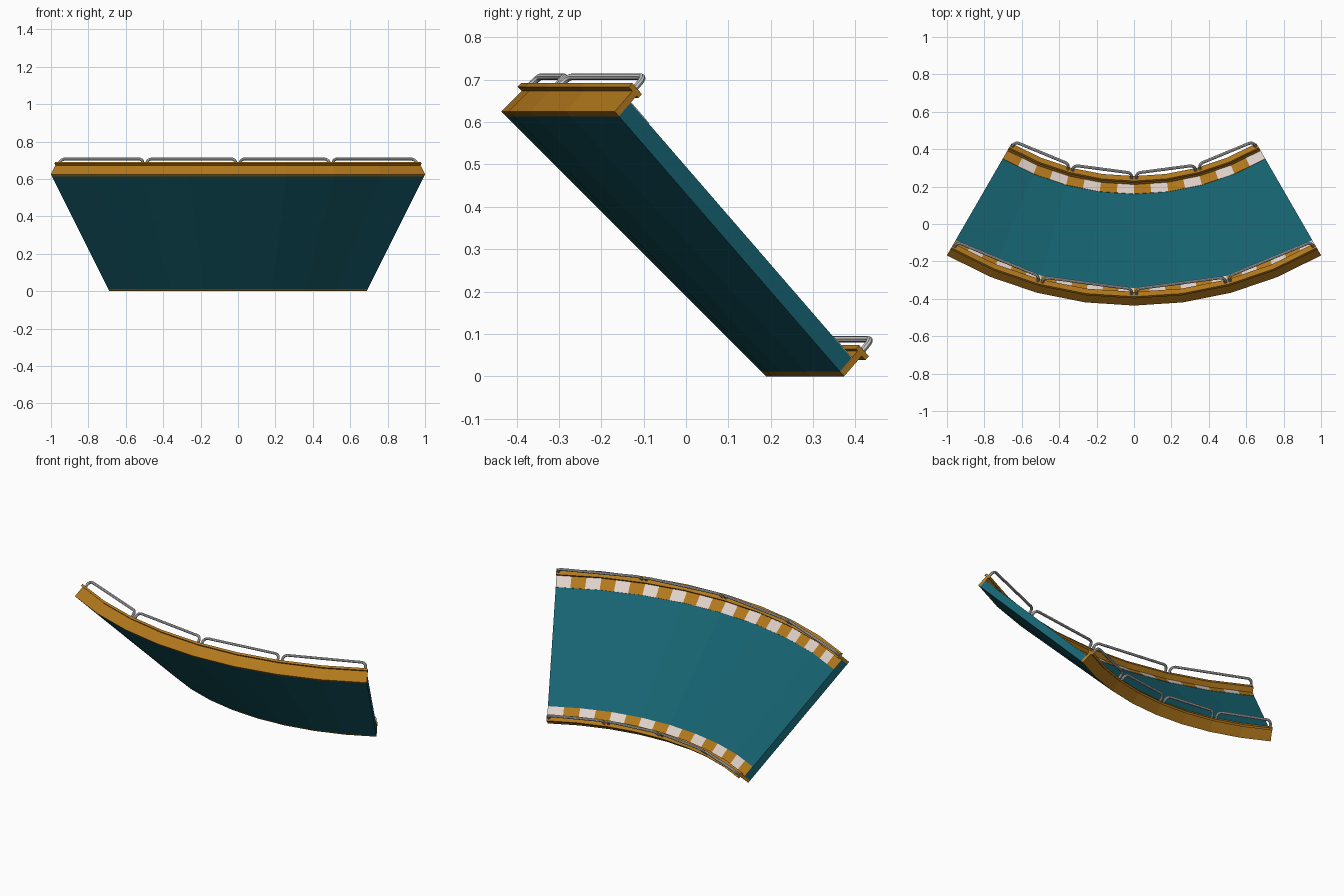
import bpy, bmesh, math
from mathutils import Vector

if "Cube" in bpy.data.objects:
    bpy.data.objects.remove(bpy.data.objects["Cube"])

YC, R0 = 1.565, 1.376        # arc centre and radius of the lower inner edge
W, T, S = 0.884, 0.016, 0.045  # track width, wall thickness, deck thickness
HALF, SEG = 30.0, 8
STEP = 2 * HALF / SEG


def point(a, u, v, faceted=True):
    """Banked section (u up the slope, v away from the deck) at angle a."""
    k = math.sqrt(0.5)
    r, z = R0 + (u - v) * k, (u + v) * k
    if faceted:  # stay on the straight chord of the segment
        off = (a + HALF) % STEP - STEP / 2
        r *= math.cos(math.radians(STEP / 2)) / math.cos(math.radians(off))
    t = math.radians(a)
    return Vector((r * math.sin(t), YC - r * math.cos(t), z))


def material(name, col):
    m = bpy.data.materials.new(name)
    m.diffuse_color = (*col, 1)
    m.use_nodes = True
    m.node_tree.nodes["Principled BSDF"].inputs["Base Color"].default_value = m.diffuse_color
    return m


orange = material("orange", (0.45, 0.19, 0.012))
teal = material("teal", (0.008, 0.125, 0.165))
white = material("off_white", (0.75, 0.64, 0.58))


def sweep(bm, profile, angles, mat_index=0):
    rings = [[bm.verts.new(point(a, u, v)) for u, v in profile] for a in angles]
    n = len(profile)
    faces = [bm.faces.new(rings[0]), bm.faces.new(rings[-1][::-1])]
    for p, q in zip(rings, rings[1:]):
        for i in range(n):
            j = (i + 1) % n
            faces.append(bm.faces.new((p[i], q[i], q[j], p[j])))
    for f in faces:
        f.material_index = mat_index


def finish(bm, name, mats):
    bmesh.ops.recalc_face_normals(bm, faces=bm.faces)
    me = bpy.data.meshes.new(name)
    bm.to_mesh(me)
    bm.free()
    for m in mats:
        me.materials.append(m)
    ob = bpy.data.objects.new(name, me)
    bpy.context.collection.objects.link(ob)
    return ob


def rect(u0, u1, v0, v1):
    return [(u0, v0), (u1, v0), (u1, v1), (u0, v1)]


ring = [-HALF + i * STEP for i in range(SEG + 1)]

# Banked deck
bm = bmesh.new()
sweep(bm, rect(T, W - T, 0, S), ring)
finish(bm, "track_deck", [teal])

for side, flip, blocks in (("inner", False, 16), ("outer", True, 24)):
    def U(u):
        return W - u if flip else u

    # Side wall with an overhanging cap
    bm = bmesh.new()
    prof = [(0, 0), (T, 0), (T, 0.068), (0.023, 0.068), (0.023, 0.081),
            (-0.014, 0.081), (-0.014, 0.068), (0, 0.068)]
    sweep(bm, [(U(u), v) for u, v in prof], ring)
    finish(bm, side + "_wall", [orange])

    # Striped kerb, alternating orange and white
    bm = bmesh.new()
    w = 2 * HALF / blocks
    for i in range(blocks):
        a = -HALF + i * w
        sweep(bm, rect(U(T), U(T + 0.07), S - 0.004, S + 0.002),
              [a + 1e-4, a + w - 1e-4], i % 2)
    finish(bm, side + "_kerb", [orange, white])

    # Four tubular guard rails, each a straight hoop with bent legs
    cu = bpy.data.curves.new(side + "_guard_rails", "CURVE")
    cu.dimensions = "3D"
    cu.bevel_depth = 0.008
    cu.bevel_resolution = 2
    cu.use_fill_caps = True
    u = U(0.004)
    for k in range(4):
        a0 = -HALF + 15 * k
        f0, f1 = point(a0, u, 0.075, False), point(a0 + 15, u, 0.075, False)
        t0, t1 = point(a0, u, 0.12, False), point(a0 + 15, u, 0.12, False)
        d = (t1 - t0).normalized()
        path = [f0 + d * 0.013]
        for t, f, s in ((t0, f0, 1), (t1, f1, -1)):
            down = (f - t).normalized()
            b = 0.024
            arc = []
            for i in range(5):
                q = math.radians(90 * i / 4)
                arc.append(t + d * s * (0.013 + b * (1 - math.cos(q)))
                           + down * b * (1 - math.sin(q)))
            path += arc if s > 0 else arc[::-1]
        path.append(f1 - d * 0.013)
        sp = cu.splines.new("POLY")
        sp.points.add(len(path) - 1)
        for p, co in zip(sp.points, path):
            p.co = (*co, 1)
    ob = bpy.data.objects.new(side + "_guard_rails", cu)
    bpy.context.collection.objects.link(ob)
    bpy.ops.object.select_all(action="DESELECT")
    ob.select_set(True)
    bpy.context.view_layer.objects.active = ob
    bpy.ops.object.convert(target="MESH")
    bpy.ops.object.shade_smooth_by_angle()
